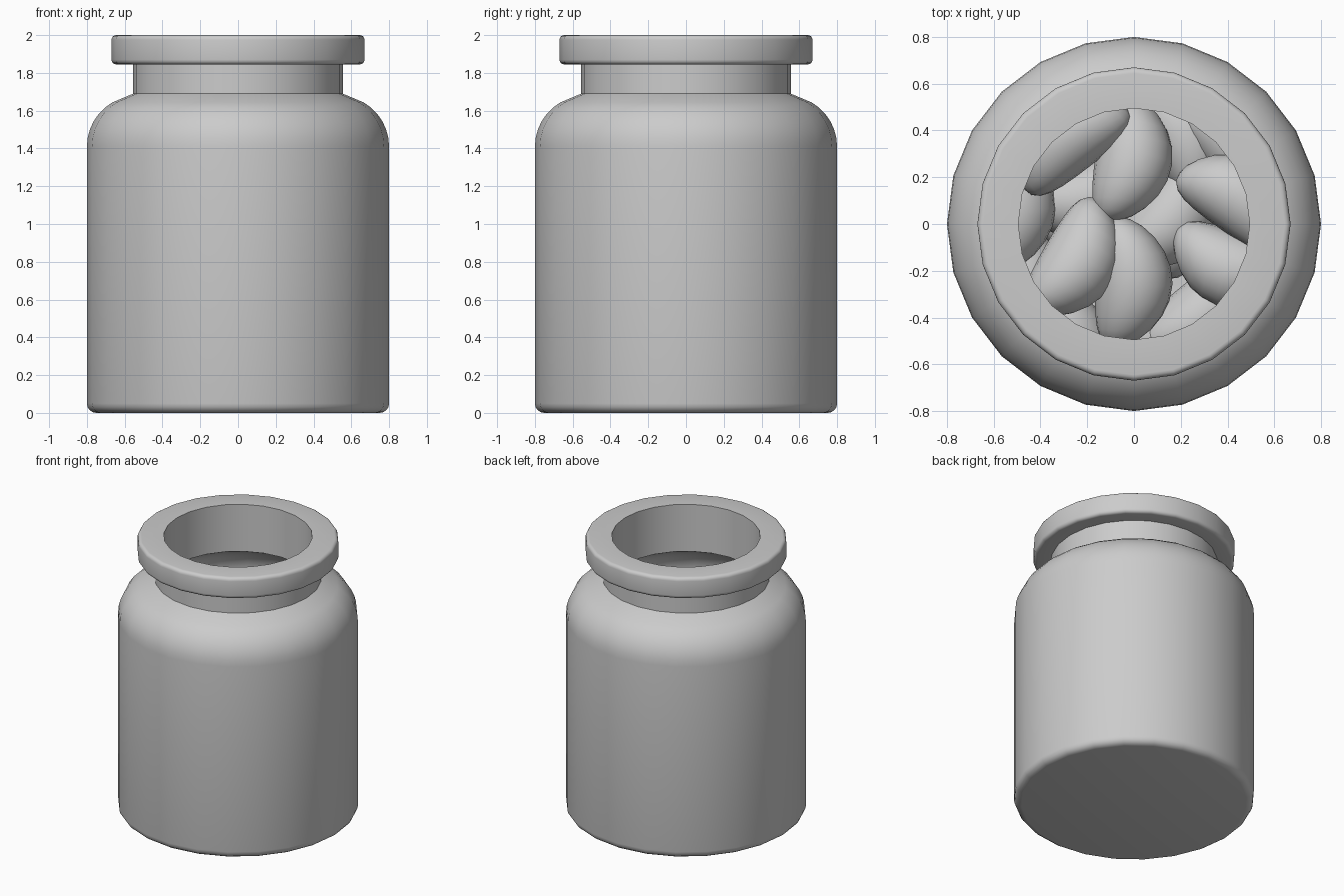
import bpy, bmesh, math, random
from mathutils import Matrix, Vector

if "Cube" in bpy.data.objects:
    bpy.data.objects.remove(bpy.data.objects["Cube"])

random.seed(4)


def finish(name, bm, angle):
    bmesh.ops.recalc_face_normals(bm, faces=bm.faces)
    me = bpy.data.meshes.new(name)
    bm.to_mesh(me)
    bm.free()
    ob = bpy.data.objects.new(name, me)
    bpy.context.collection.objects.link(ob)
    bpy.ops.object.select_all(action='DESELECT')
    ob.select_set(True)
    bpy.context.view_layer.objects.active = ob
    bpy.ops.object.shade_smooth_by_angle(angle=math.radians(angle))
    return ob


def arc(cx, cz, r, a0, a1, n):
    pts = []
    for i in range(n + 1):
        a = math.radians(a0 + (a1 - a0) * i / n)
        pts.append((cx + r * math.cos(a), cz + r * math.sin(a)))
    return pts


# Jar: one closed wall profile, outside then inside, spun in 24 steps
profile = [(0, 0)] + arc(0.75, 0.05, 0.05, -90, 0, 4)
profile += arc(0.53, 1.41, 0.27, 0, 60, 6)             # shoulder
profile += [(0.555, 1.69), (0.555, 1.845)]             # neck
profile += arc(0.645, 1.87, 0.025, -90, 0, 4)          # lip
profile += arc(0.645, 1.975, 0.025, 0, 90, 4)
profile += [(0.495, 2.0), (0.495, 1.655)]              # mouth
profile += arc(0.53, 1.40, 0.21, 60, 0, 6)             # inner shoulder
profile += arc(0.69, 0.11, 0.05, 0, -90, 4) + [(0, 0.06)]

bm = bmesh.new()
vs = [bm.verts.new((r, 0, z)) for r, z in profile]
es = [bm.edges.new(p) for p in zip(vs, vs[1:])]
bmesh.ops.spin(bm, geom=vs + es, cent=(0, 0, 0), axis=(0, 0, 1),
               angle=math.tau, steps=24, use_duplicate=False)
bmesh.ops.remove_doubles(bm, verts=bm.verts, dist=0.0005)
finish("jar", bm, 30)


# Beans: bent ellipsoids, gathered into one mesh
beans = bmesh.new()


def bean(x, y, z, yaw, tilt=0, roll=0, size=1.0):
    geo = bmesh.ops.create_uvsphere(beans, u_segments=20, v_segments=12, radius=1)
    m = (Matrix.Translation((x, y, z)) @ Matrix.Rotation(math.radians(yaw), 4, 'Z')
         @ Matrix.Rotation(math.radians(tilt), 4, 'Y')
         @ Matrix.Rotation(math.radians(roll), 4, 'X'))
    for v in geo['verts']:
        p = Vector((v.co.z * 0.28, v.co.y * 0.165, v.co.x * 0.165)) * size
        p.y += 0.9 * p.x ** 2 - 0.02
        v.co = m @ p


# visible top beans: x, y, z, yaw, tilt
top = [(-0.28, 0.36, 1.16, 218, 5), (-0.02, 0.28, 1.10, 82, 10),
       (0.45, 0.10, 1.12, 145, 8), (0.42, -0.18, 1.06, -20, -8),
       (-0.25, -0.16, 1.16, 60, 10), (-0.02, -0.25, 1.10, 88, -6),
       (0.15, 0.03, 0.90, 52, 6), (0.27, -0.40, 0.94, 40, 0),
       (-0.52, 0.07, 0.98, 88, 0), (0.20, 0.38, 0.92, 120, 8),
       (0.42, 0.34, 0.98, 130, 0), (-0.20, 0.12, 0.86, 15, 0),
       (-0.32, -0.46, 0.94, 145, 0), (0.02, -0.48, 0.88, 10, 0)]
for b in top:
    bean(*b)

# lower layers
for k, z in enumerate((0.24, 0.48, 0.70)):
    for i in range(7):
        a = math.tau * (i + 0.5 * k) / 7
        bean(0.5 * math.cos(a), 0.5 * math.sin(a), z + random.uniform(-0.02, 0.04),
             math.degrees(a) + 90 + random.uniform(-20, 20), random.uniform(-12, 12))
    for s in (-1, 1):
        bean(0.14 * s, 0.05 * s, z, 70 + 40 * k, random.uniform(-10, 10))
finish("beans", beans, 60)
